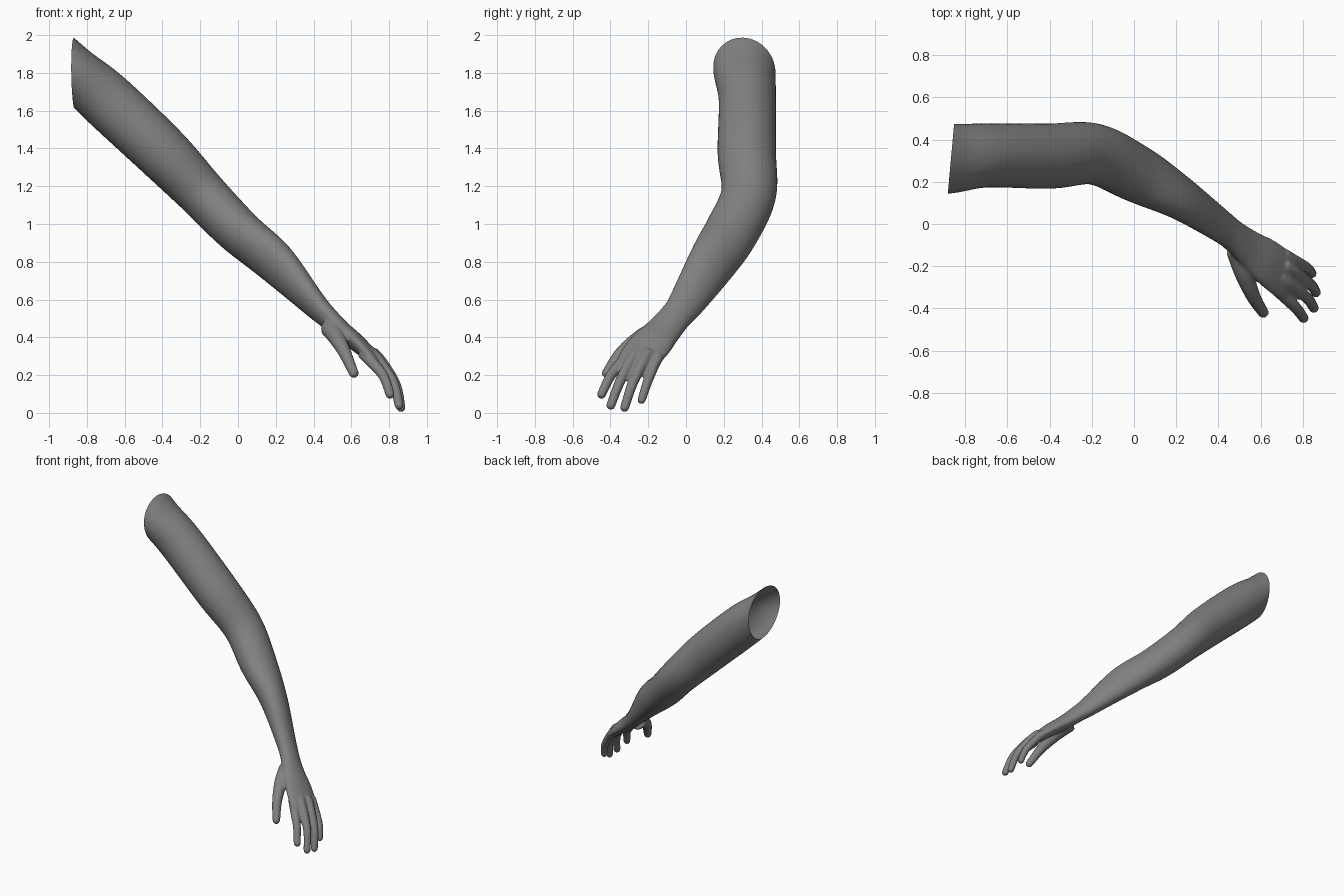
import bpy, bmesh, math
from mathutils import Vector

if "Cube" in bpy.data.objects:
    bpy.data.objects.remove(bpy.data.objects["Cube"])

SIDES = 32


def spline(rows, steps):
    """Smooth (Catmull-Rom) interpolation of rows of numbers."""
    pts = [rows[0]] + rows + [rows[-1]]
    out = []
    for i in range(1, len(pts) - 2):
        a, b, c, d = pts[i - 1:i + 3]
        for s in range(steps):
            t = s / steps
            out.append([0.5 * (2 * q + (r - p) * t + (2 * p - 5 * q + 4 * r - e) * t * t
                               + (3 * q - p - 3 * r + e) * t ** 3)
                        for p, q, r, e in zip(a, b, c, d)])
    out.append(list(rows[-1]))
    return out


def tube(bm, rows):
    """Closed loft. Row: centre xyz, half width, half thickness, width direction xyz."""
    rows = spline(rows, 6)
    rings = []
    for i, r in enumerate(rows):
        nxt, prv = rows[min(i + 1, len(rows) - 1)], rows[max(i - 1, 0)]
        tan = (Vector(nxt[:3]) - Vector(prv[:3])).normalized()
        u = Vector(r[5:8])
        u = (u - tan * u.dot(tan)).normalized()
        v = tan.cross(u)
        ring = []
        for k in range(SIDES):
            a = 2 * math.pi * k / SIDES
            ring.append(bm.verts.new(Vector(r[:3]) + u * r[3] * math.cos(a) + v * r[4] * math.sin(a)))
        rings.append(ring)
    for A, B in zip(rings, rings[1:]):
        for k in range(SIDES):
            j = (k + 1) % SIDES
            bm.faces.new((A[k], A[j], B[j], B[k]))
    bm.faces.new(rings[0][::-1])
    bm.faces.new(rings[-1])


def digit(bm, joints):
    """Tapered finger with a round tip. Joint: xyz, radius."""
    tube(bm, [[x, y, z, r, r, 0.3, 0.9, -0.2] for x, y, z, r in joints])
    x, y, z, r = joints[-1]
    ball = bmesh.ops.create_icosphere(bm, subdivisions=3, radius=r)
    bmesh.ops.translate(bm, verts=ball["verts"], vec=(x, y, z))


bm = bmesh.new()

# upper arm, elbow, forearm, wrist and palm
tube(bm, [
    [-1.00, 0.31, 1.93, 0.17, 0.13, 0, 1, 0],
    [-0.87, 0.31, 1.81, 0.165, 0.135, 0, 1, 0],
    [-0.70, 0.325, 1.66, 0.152, 0.151, 0, 1, 0],
    [-0.40, 0.322, 1.378, 0.155, 0.147, 0, 1, 0],
    [-0.19, 0.332, 1.16, 0.146, 0.13, 0, 1, -0.1],
    [0.00, 0.245, 0.965, 0.143, 0.12, 0.09, 0.89, -0.46],
    [0.20, 0.137, 0.795, 0.132, 0.094, -0.2, 0.72, -0.67],
    [0.40, 0.00, 0.58, 0.095, 0.063, -0.05, 0.82, -0.56],
    [0.47, -0.055, 0.51, 0.085, 0.055, 0.05, 0.88, -0.45],
    [0.55, -0.12, 0.435, 0.095, 0.05, 0.15, 0.93, -0.3],
    [0.63, -0.18, 0.37, 0.112, 0.046, 0.2, 0.93, -0.25],
    [0.71, -0.242, 0.295, 0.113, 0.036, 0.25, 0.93, -0.2],
    [0.745, -0.265, 0.255, 0.10, 0.026, 0.25, 0.93, -0.2],
])

# thumb
digit(bm, [(0.49, -0.12, 0.45, 0.055), (0.522, -0.235, 0.40, 0.045),
           (0.567, -0.345, 0.315, 0.034), (0.613, -0.42, 0.21, 0.026)])
# four fingers, index to little
digit(bm, [(0.66, -0.29, 0.32, 0.032), (0.705, -0.335, 0.272, 0.031),
           (0.77, -0.40, 0.195, 0.027), (0.805, -0.447, 0.098, 0.024)])
digit(bm, [(0.69, -0.25, 0.33, 0.032), (0.738, -0.288, 0.283, 0.031),
           (0.82, -0.35, 0.165, 0.027), (0.853, -0.398, 0.04, 0.024)])
digit(bm, [(0.71, -0.195, 0.32, 0.032), (0.757, -0.227, 0.272, 0.031),
           (0.835, -0.285, 0.15, 0.027), (0.863, -0.325, 0.028, 0.024)])
digit(bm, [(0.71, -0.145, 0.30, 0.03), (0.755, -0.17, 0.25, 0.028),
           (0.82, -0.207, 0.155, 0.025), (0.845, -0.235, 0.068, 0.022)])

mesh = bpy.data.meshes.new("arm")
bm.to_mesh(mesh)
bm.free()
arm = bpy.data.objects.new("arm", mesh)
bpy.context.collection.objects.link(arm)
bpy.context.view_layer.objects.active = arm
arm.select_set(True)

# fuse all parts into one skin and soften the joins
rem = arm.modifiers.new("fuse", 'REMESH')
rem.mode = 'VOXEL'
rem.voxel_size = 0.0075
soft = arm.modifiers.new("soften", 'SMOOTH')
soft.factor = 0.5
soft.iterations = 5
for m in ("fuse", "soften"):
    bpy.ops.object.modifier_apply(modifier=m)

# cut the shoulder end open
bm = bmesh.new()
bm.from_mesh(arm.data)
bmesh.ops.bisect_plane(bm, geom=bm.verts[:] + bm.edges[:] + bm.faces[:],
                       plane_co=(-0.868, 0.31, 1.8), plane_no=(-1, 0.09, 0), clear_outer=True)
bm.to_mesh(arm.data)
bm.free()

grey = bpy.data.materials.new("mid grey")
grey.diffuse_color = (0.22, 0.22, 0.22, 1)
grey.use_nodes = True
grey.node_tree.nodes["Principled BSDF"].inputs["Base Color"].default_value = grey.diffuse_color
arm.data.materials.clear()
arm.data.materials.append(grey)
bpy.ops.object.shade_smooth()
